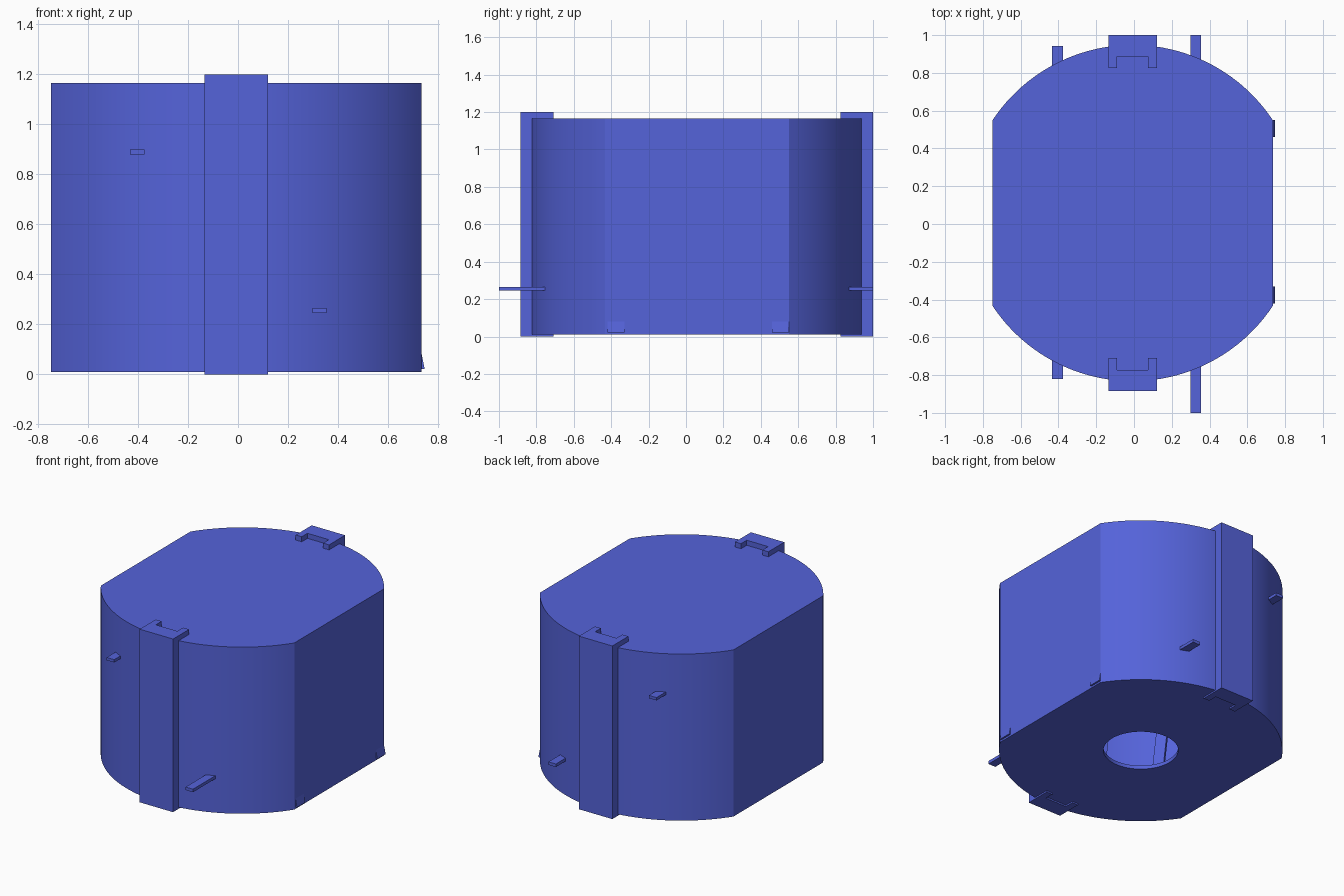
import bpy, bmesh, math
from mathutils import Matrix

if "Cube" in bpy.data.objects:
    bpy.data.objects.remove(bpy.data.objects["Cube"])

CX, CY = -0.007, 0.058
blue = bpy.data.materials.new("blue_metal")
blue.diffuse_color = (0.09, 0.125, 0.7, 1)
blue.use_nodes = True
blue.node_tree.nodes["Principled BSDF"].inputs["Base Color"].default_value = blue.diffuse_color


def finish(name, bm, smooth=False):
    bmesh.ops.recalc_face_normals(bm, faces=bm.faces)
    mesh = bpy.data.meshes.new(name)
    bm.to_mesh(mesh)
    bm.free()
    obj = bpy.data.objects.new(name, mesh)
    bpy.context.collection.objects.link(obj)
    mesh.materials.append(blue)
    if smooth:
        bpy.ops.object.select_all(action='DESELECT')
        obj.select_set(True)
        bpy.context.view_layer.objects.active = obj
        bpy.ops.object.shade_smooth_by_angle(angle=math.radians(20))
    return obj


def loft(name, rings, smooth=False):
    """Skin a list of equal-length point rings and cap both ends."""
    bm = bmesh.new()
    loops = [[bm.verts.new(p) for p in ring] for ring in rings]
    n = len(loops[0])
    for a, b in zip(loops, loops[1:]):
        for i in range(n):
            bm.faces.new((a[i], a[(i + 1) % n], b[(i + 1) % n], b[i]))
    bm.faces.new(loops[0])
    bm.faces.new(loops[-1])
    return finish(name, bm, smooth)


def box(name, lo, hi, rot=None):
    bm = bmesh.new()
    size = [h - l for l, h in zip(lo, hi)]
    mid = [(h + l) / 2 for l, h in zip(lo, hi)]
    m = Matrix.Translation(mid) @ Matrix.Diagonal((*size, 1))
    bmesh.ops.create_cube(bm, size=1, matrix=(rot or Matrix()) @ m)
    return finish(name, bm)


# Angles for a round can with two flat sides, hitting the corners exactly
corner = math.acos(0.742 / 0.89)
stops = [(-corner, corner, 12), (corner, math.pi - corner, 44),
         (math.pi - corner, math.pi + corner, 12),
         (math.pi + corner, 2 * math.pi - corner, 44)]
angles = [a + (b - a) * i / n for a, b, n in stops for i in range(n)]


def can_ring(inset, z):
    pts = []
    for a in angles:
        c = abs(math.cos(a))
        r = 0.89 if c <= math.cos(corner) + 1e-6 else 0.742 / c
        r *= 1 - inset
        pts.append((CX + r * math.cos(a), CY + r * math.sin(a), z))
    return pts


def round_ring(r, z):
    return [(CX + r * math.cos(a), CY + r * math.sin(a), z) for a in angles]


# Hollow can: closed top, round opening in the bottom
loft("motor_can", [can_ring(0.04, 1.135), can_ring(0.04, 0.035),
                   round_ring(0.235, 0.035), round_ring(0.235, 0.01),
                   can_ring(0, 0.01), can_ring(0, 1.165)], smooth=True)

# C-shaped clips on the front and back
clip = [(-0.128, 0.942), (0.128, 0.942), (0.128, 0.767), (0.082, 0.767),
        (0.082, 0.83), (-0.082, 0.83), (-0.082, 0.767), (-0.128, 0.767)]
for name, s in (("back_clip", 1), ("front_clip", -1)):
    loft(name, [[(CX + x, CY + s * y, z) for x, y in clip] for z in (0, 1.2)])

# Flat bars passing through the can
box("lower_bar", (0.298, -1, 0.245), (0.355, 1, 0.266))
box("upper_bar", (-0.433, -0.82, 0.88), (-0.375, 0.942, 0.9))

# Wedge tabs low on the right side
for name, y in (("front_tab", -0.375), ("back_tab", 0.505)):
    tri = [(0.73, 0.105), (0.747, 0.022), (0.73, 0.022)]
    loft(name, [[(x, y + d, z) for x, z in tri] for d in (-0.045, 0.045)])

# Slim leaning strips inside, seen through the opening
for i in range(10):
    turn = (Matrix.Translation((CX, CY, 0)) @ Matrix.Rotation(math.tau * i / 10, 4, 'Z')
            @ Matrix.Translation((0.6, 0, 0.58)) @ Matrix.Rotation(0.1, 4, 'X'))
    box("inner_strip_%d" % (i + 1), (-0.015, -0.035, -0.5), (0.015, 0.035, 0.5), turn)
